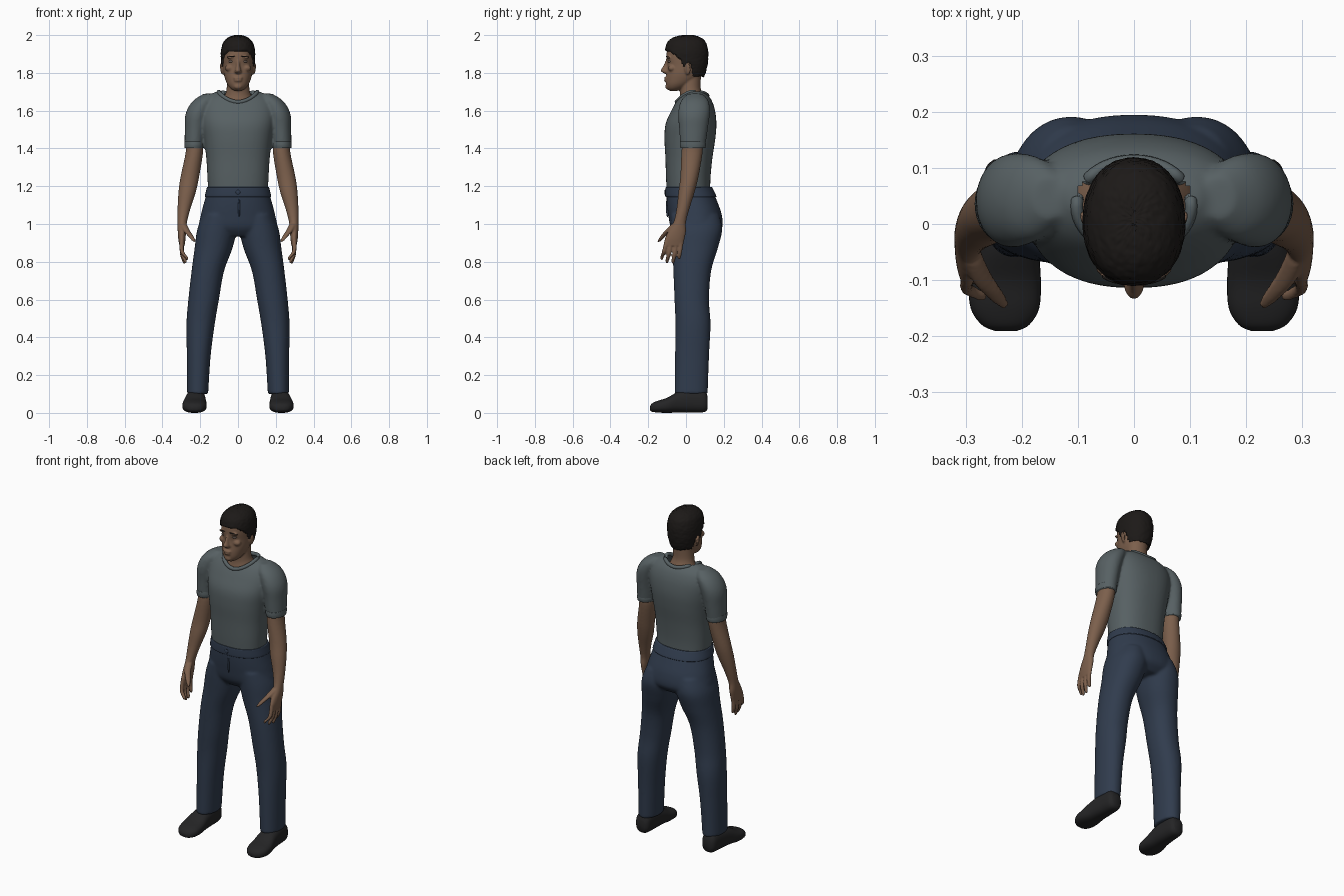
import bpy, bmesh, math, random
from mathutils import Matrix, Vector

random.seed(3)

def mat(name, c):
    m = bpy.data.materials.new(name)
    m.diffuse_color = (*c, 1)
    return m

SKIN = mat("skin", (0.20, 0.115, 0.072))
SHIRT = mat("shirt_cloth", (0.095, 0.118, 0.125))
PANTS = mat("denim", (0.030, 0.045, 0.075))
HAIR = mat("hair_black", (0.012, 0.010, 0.009))
SHOE = mat("shoe_black", (0.018, 0.018, 0.019))
EYE = mat("eye_grey", (0.13, 0.10, 0.085))

def loft(bm, rings, s=1, p=2.0, segs=32, sub=5, axis='z'):
    """rings: (station, centre x, half width, low, high), smoothly interpolated"""
    R = [Vector(r) for r in rings]
    full = []
    for i in range(len(R) - 1):
        a, b, c, d = R[max(i - 1, 0)], R[i], R[i + 1], R[min(i + 2, len(R) - 1)]
        for k in range(sub):
            t = k / sub
            full.append(0.5 * (2 * b + (c - a) * t + (2 * a - 5 * b + 4 * c - d) * t * t
                               + (3 * b - a - 3 * c + d) * t ** 3))
    full.append(R[-1])
    loops = []
    for w, cx, hw, lo, hi in full:
        loop = []
        for j in range(segs):
            a = 2 * math.pi * j / segs
            u, v = math.cos(a), math.sin(a)
            x = s * (cx + hw * math.copysign(abs(u) ** (2 / p), u))
            y = (lo + hi) / 2 + (hi - lo) / 2 * math.copysign(abs(v) ** (2 / p), v)
            loop.append(bm.verts.new((x, y, w) if axis == 'z' else (x, w, y)))
        loops.append(loop)
    faces = [bm.faces.new((A[j], A[(j + 1) % segs], B[(j + 1) % segs], B[j]))
             for A, B in zip(loops, loops[1:]) for j in range(segs)]
    faces += [bm.faces.new(loops[0]), bm.faces.new(loops[-1])]
    bmesh.ops.recalc_face_normals(bm, faces=faces)

def ball(bm, pos, size, rot=(0, 0, 0)):
    M = Matrix.LocRotScale(Vector(pos), Matrix.Rotation(rot[2], 3, 'Z') @ Matrix.Rotation(rot[1], 3, 'Y'), Vector(size))
    bmesh.ops.create_uvsphere(bm, u_segments=20, v_segments=12, radius=1, matrix=M)

def finish(name, bm, material, voxel=0, smooth=0):
    me = bpy.data.meshes.new(name)
    bm.to_mesh(me)
    bm.free()
    ob = bpy.data.objects.new(name, me)
    bpy.context.collection.objects.link(ob)
    if voxel:
        m = ob.modifiers.new("fuse", 'REMESH')
        m.mode, m.voxel_size = 'VOXEL', voxel
    if smooth:
        m = ob.modifiers.new("soften", 'SMOOTH')
        m.factor, m.iterations = 0.5, smooth
    bpy.ops.object.select_all(action='DESELECT')
    ob.select_set(True)
    bpy.context.view_layer.objects.active = ob
    bpy.ops.object.convert(target='MESH')
    ob.data.materials.clear()
    ob.data.materials.append(material)
    ob.data.shade_smooth()
    return ob

def tube(name, pts, r, material):
    cu = bpy.data.curves.new(name, 'CURVE')
    cu.dimensions, cu.bevel_depth, cu.bevel_resolution = '3D', r, 3
    sp = cu.splines.new('POLY')
    sp.points.add(len(pts) - 1)
    for q, c in zip(sp.points, pts):
        q.co = (*c, 1)
    sp.use_cyclic_u = True
    ob = bpy.data.objects.new(name, cu)
    bpy.context.collection.objects.link(ob)
    cu.materials.append(material)

# shirt: torso and two sleeves fused
bm = bmesh.new()
loft(bm, [(1.175, 0, .158, -.102, .128), (1.25, 0, .162, -.106, .130), (1.35, 0, .168, -.109, .140),
          (1.45, 0, .180, -.114, .155), (1.53, 0, .192, -.108, .161), (1.60, 0, .195, -.078, .154),
          (1.65, 0, .180, -.050, .138), (1.68, 0, .152, -.025, .118), (1.702, 0, .115, .005, .09)], p=2.35, segs=48)
for s in (1, -1):
    loft(bm, [(1.405, .232, .051, -.030, .102), (1.50, .226, .056, -.036, .115), (1.57, .217, .063, -.042, .125),
              (1.62, .200, .062, -.037, .126), (1.66, .175, .054, -.022, .115), (1.69, .150, .030, .01, .085)], s)
shirt = finish("shirt", bm, SHIRT, .008, 5)

# neck opening cut into the shirt
bm = bmesh.new()
bm.from_mesh(shirt.data)
bmesh.ops.delete(bm, geom=[v for v in bm.verts if v.co.z > 1.6 and
                           (v.co.x / .1) ** 2 + ((v.co.y - .032) / .078) ** 2 < 1], context='VERTS')
bm.to_mesh(shirt.data)
bm.free()
ring = []
for i in range(48):
    a = 2 * math.pi * i / 48
    x, y = .102 * math.cos(a), .032 + .081 * math.sin(a)
    hit, loc, n, _ = shirt.ray_cast((x * 1.05, .032 + (y - .032) * 1.05, 1.9), (0, 0, -1))
    ring.append((x, y, loc.z if hit else 1.68))
ring = [(x, y, (ring[i - 1][2] + z + ring[(i + 1) % 48][2]) / 3) for i, (x, y, z) in enumerate(ring)]
tube("collar", ring, .011, SHIRT)

# sleeve hems
for s, side in ((1, "left"), (-1, "right")):
    bm = bmesh.new()
    loft(bm, [(1.402, .232, .051, -.030, .102), (1.418, .231, .053, -.033, .105), (1.436, .231, .052, -.032, .104)], s)
    finish(side + "_sleeve_hem", bm, SHIRT)

# trousers: hips and two legs fused
bm = bmesh.new()
loft(bm, [(1.185, 0, .160, -.104, .138), (1.12, 0, .178, -.102, .165), (1.05, 0, .196, -.094, .189),
          (.98, 0, .205, -.080, .192), (.935, 0, .150, -.045, .150)], p=2.2, segs=48)
for s in (1, -1):
    loft(bm, [(.10, .214, .056, -.060, .115), (.30, .208, .063, -.058, .122), (.47, .198, .075, -.056, .130),
              (.60, .182, .081, -.061, .122), (.75, .160, .086, -.067, .133), (.87, .130, .100, -.072, .168),
              (.97, .112, .104, -.078, .192), (1.05, .10, .085, -.08, .175)], s, p=2.15)
finish("trousers", bm, PANTS, .008, 6)

# waistband with seam and button
bm = bmesh.new()
loft(bm, [(1.143, 0, .174, -.106, .160), (1.150, 0, .175, -.110, .160), (1.18, 0, .168, -.110, .146),
          (1.194, 0, .164, -.108, .138), (1.194, 0, .155, -.1, .13)], p=2.25, segs=48)
finish("waistband", bm, PANTS)
bm = bmesh.new()
ball(bm, (0, -.111, 1.168), (.012, .004, .012))
ball(bm, (.006, -.098, 1.09), (.006, .008, .055))
finish("button_and_fly", bm, PANTS)

# arms with hands, and shoes
for s, side in ((1, "left"), (-1, "right")):
    bm = bmesh.new()
    loft(bm, [(1.47, .230, .045, -.015, .090), (1.38, .231, .046, -.024, .088), (1.25, .255, .049, -.030, .066),
              (1.17, .269, .046, -.040, .046), (1.08, .286, .034, -.050, .018), (1.01, .295, .025, -.066, .000),
              (.96, .297, .022, -.095, .000), (.92, .297, .019, -.112, -.008), (.885, .296, .014, -.115, -.015)], s)
    for y0, y1, z1, x1 in ((-.100, -.128, .812, .272), (-.076, -.100, .795, .280),
                           (-.050, -.068, .793, .286), (-.026, -.036, .815, .290)):
        ym, zm, r = (y0 * .45 + y1 * .55), (.90 + z1) / 2, .0115
        loft(bm, [(.925, .297, r, y0 - r, y0 + r), (zm, .297, r, ym - r, ym + r),
                  (z1 + .01, x1, .0095, y1 - .0095, y1 + .0095), (z1 - .003, x1 - .002, .004, y1 - .004, y1 + .004)],
             s, segs=14)
    loft(bm, [(1.00, .290, .018, -.075, -.035), (.965, .272, .018, -.112, -.075), (.935, .250, .015, -.136, -.108),
              (.912, .234, .010, -.150, -.130), (.905, .230, .004, -.151, -.142)], s, segs=16)
    finish(side + "_arm", bm, SKIN, .005, 3)

    bm = bmesh.new()
    loft(bm, [(.115, .222, .028, .020, .085), (.095, .222, .044, .004, .118), (.03, .223, .050, .002, .125),
              (-.04, .226, .056, .002, .112), (-.10, .230, .064, .000, .080), (-.15, .230, .061, .002, .064),
              (-.18, .229, .042, .006, .050), (-.191, .228, .018, .014, .034)], s, p=2.5, axis='y')
    finish(side + "_shoe", bm, SHOE)

# head, neck, face features and ears fused
bm = bmesh.new()
loft(bm, [(1.705, 0, .020, -.088, -.045), (1.718, 0, .040, -.100, -.010), (1.74, 0, .057, -.106, .030),
          (1.77, 0, .069, -.106, .068), (1.80, 0, .076, -.102, .084), (1.84, 0, .079, -.099, .100),
          (1.88, 0, .080, -.104, .106), (1.92, 0, .078, -.100, .103), (1.96, 0, .066, -.083, .085),
          (1.985, 0, .035, -.04, .045)], p=2.15, segs=40)
loft(bm, [(1.52, 0, .120, -.070, .120), (1.60, 0, .112, -.058, .118), (1.645, 0, .092, -.040, .108),
          (1.68, 0, .070, -.032, .090), (1.72, 0, .060, -.032, .078), (1.80, 0, .057, -.030, .080)])
loft(bm, [(1.795, 0, .010, -.112, -.08), (1.803, 0, .019, -.126, -.08), (1.813, 0, .017, -.135, -.08),
          (1.835, 0, .011, -.122, -.08), (1.865, 0, .009, -.108, -.08), (1.88, 0, .009, -.104, -.08)], segs=20)
ball(bm, (0, -.105, 1.773), (.025, .011, .007))
ball(bm, (0, -.104, 1.760), (.022, .012, .008))
ball(bm, (0, -.098, 1.728), (.022, .012, .015))
for s in (1, -1):
    ball(bm, (s * .034, -.092, 1.882), (.028, .012, .007))
    ball(bm, (s * .045, -.075, 1.825), (.024, .020, .018))
    ball(bm, (s * .086, .008, 1.822), (.007, .018, .033), (0, s * .15, s * -.3))
finish("head", bm, SKIN, .005, 3)

# eyes and brows
for s, side in ((1, "left"), (-1, "right")):
    bm = bmesh.new()
    ball(bm, (s * .034, -.084, 1.861), (.016, .013, .008))
    finish(side + "_eye", bm, EYE)
    bm = bmesh.new()
    ball(bm, (s * .036, -.098, 1.886), (.022, .007, .003), (0, s * .08, s * .3))
    finish(side + "_brow", bm, HAIR)

# short hair: a cap that sinks into the head below the hairline
def hairline(y):
    k = [(-.2, 1.925), (-.09, 1.915), (-.05, 1.885), (-.03, 1.868), (-.018, 1.83), (.004, 1.83),
         (.012, 1.855), (.028, 1.84), (.036, 1.78), (.3, 1.765)]
    for (a, za), (b, zb) in zip(k, k[1:]):
        if y <= b:
            return za + (zb - za) * (y - a) / (b - a)
    return k[-1][1]

bm = bmesh.new()
loft(bm, [(1.755, 0, .055, -.07, .078), (1.77, 0, .068, -.09, .090), (1.80, 0, .080, -.10, .104),
          (1.84, 0, .088, -.106, .114), (1.88, 0, .091, -.110, .118), (1.92, 0, .090, -.111, .117),
          (1.96, 0, .079, -.100, .106), (1.985, 0, .055, -.072, .082), (1.997, 0, .028, -.035, .052),
          (2.0, 0, .004, .0, .02)], p=2.15, segs=80, sub=7)
core = Vector((0, 0, 1.87))
for v in bm.verts:
    d = v.co - core
    f = 1 + random.uniform(-.018, .008)
    if v.co.z < hairline(v.co.y):
        f = .76
    v.co = core + d * f
    v.co.z = min(v.co.z, 2.0)
finish("hair", bm, HAIR)
